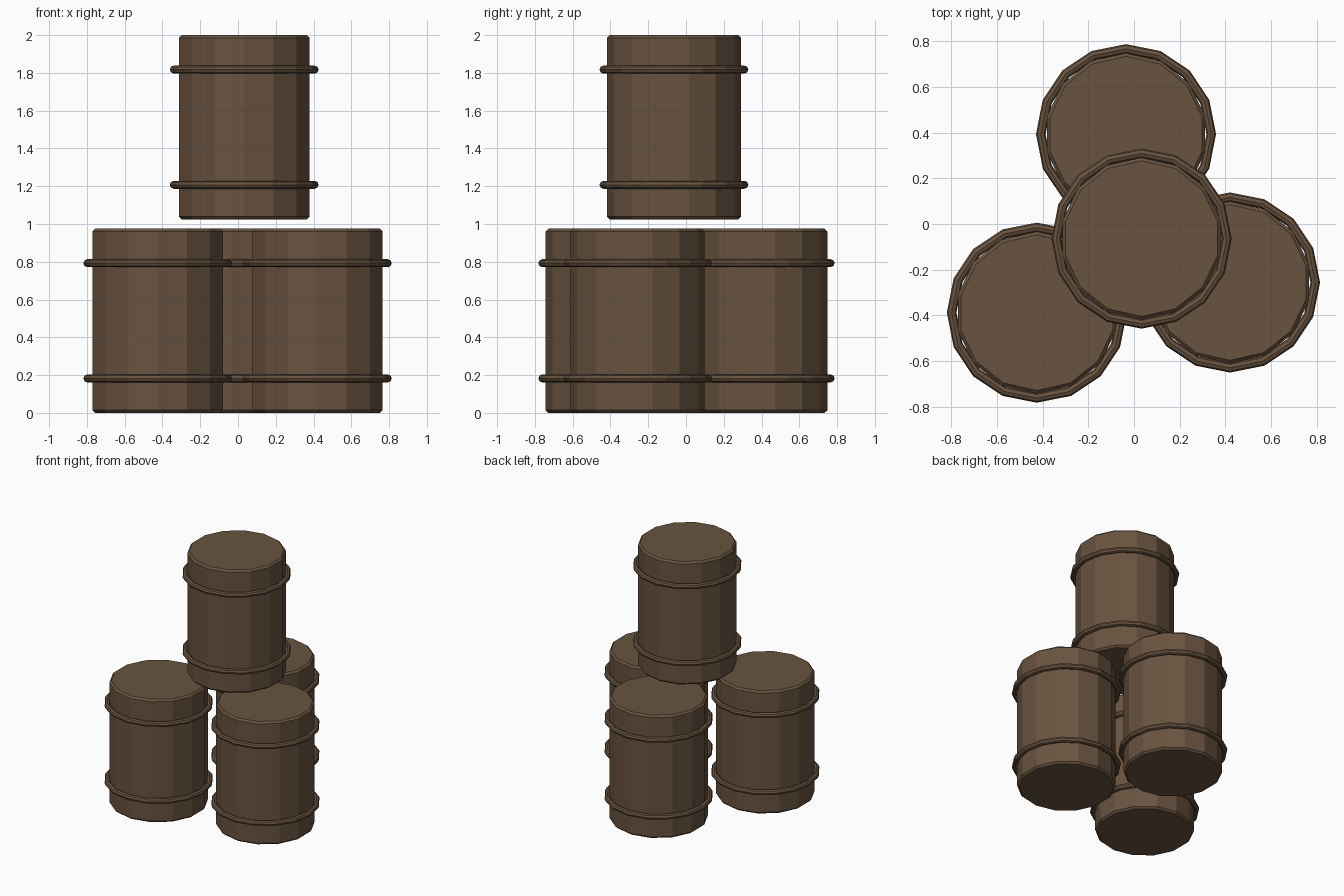
import bpy
import math

# Remove the default cube
default_cube = bpy.data.objects.get("Cube")
if default_cube:
    bpy.data.objects.remove(default_cube, do_unlink=True)

BARREL_RADIUS = 0.355
BARREL_HEIGHT = 0.975
HOOP_OFFSET = 0.305


def make_material(name, colour):
    mat = bpy.data.materials.new(name)
    mat.use_nodes = True
    mat.diffuse_color = colour
    bsdf = next(n for n in mat.node_tree.nodes if n.type == 'BSDF_PRINCIPLED')
    bsdf.inputs["Base Color"].default_value = colour
    return mat


brown = make_material("dark_brown", (0.14, 0.086, 0.05, 1))


def add_barrel(name, x, y, base):
    middle = base + BARREL_HEIGHT / 2

    # Faceted drum with softly cut rims
    bpy.ops.mesh.primitive_cylinder_add(
        vertices=14, radius=BARREL_RADIUS, depth=BARREL_HEIGHT,
        location=(x, y, middle))
    body = bpy.context.object
    body.name = name + "_body"
    body.data.materials.append(brown)
    bevel = body.modifiers.new("rim_bevel", 'BEVEL')
    bevel.width = 0.014
    bevel.segments = 1
    bevel.limit_method = 'ANGLE'
    bevel.angle_limit = math.radians(60)

    # Upper and lower hoops
    for label, side in (("lower", -1), ("upper", 1)):
        bpy.ops.mesh.primitive_torus_add(
            major_segments=16, minor_segments=8,
            major_radius=0.373, minor_radius=0.021,
            location=(x, y, middle + side * HOOP_OFFSET))
        hoop = bpy.context.object
        hoop.name = f"{name}_{label}_hoop"
        hoop.data.materials.append(brown)


# Three barrels on the ground and one stacked above
add_barrel("back_barrel", -0.035, 0.393, 0)
add_barrel("right_barrel", -0.425, -0.388, 0)
add_barrel("left_barrel", 0.42, -0.256, 0)
add_barrel("top_barrel", 0.033, -0.064, 1.025)
